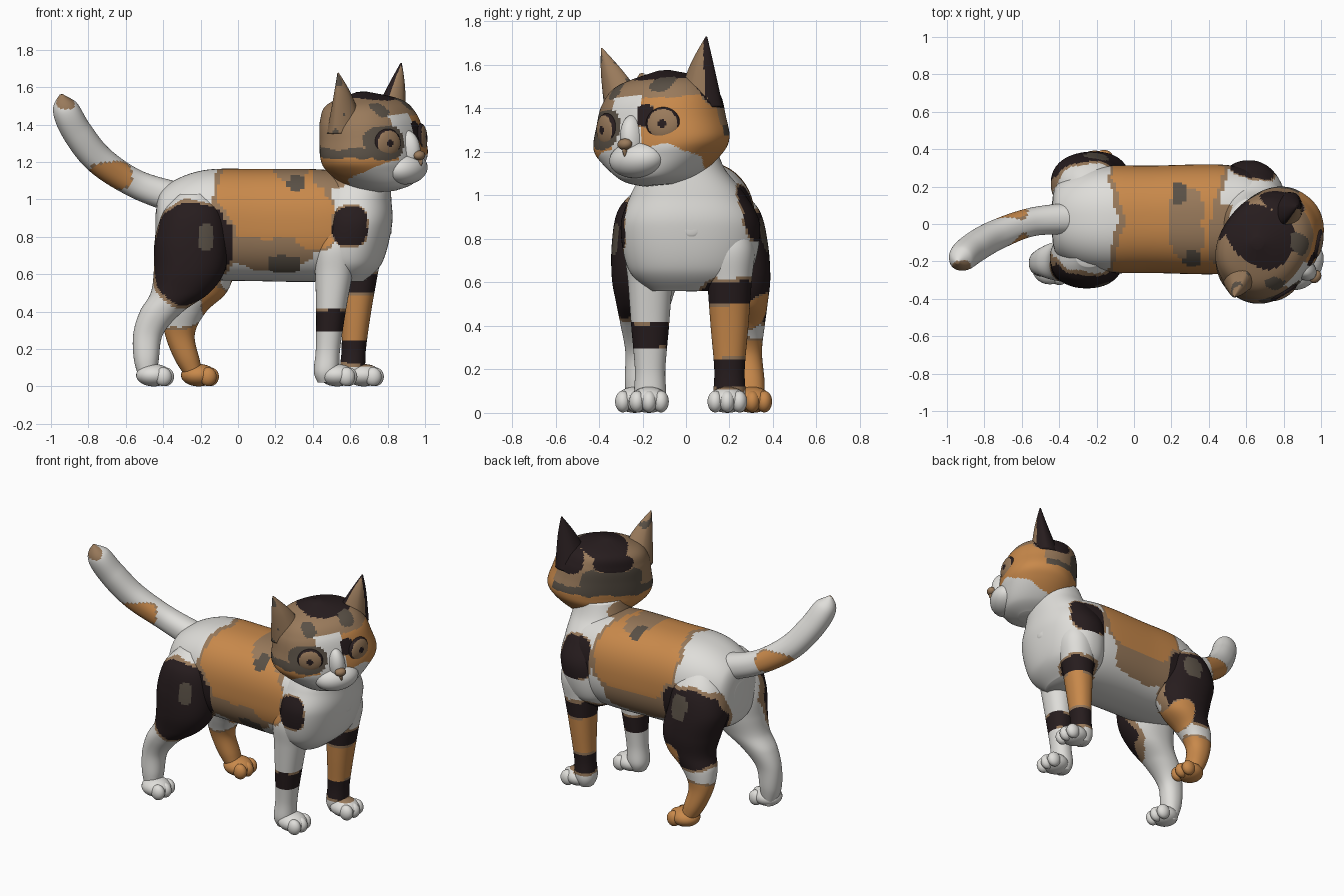
import bpy, bmesh, math
from mathutils import Vector, Matrix, noise

if "Cube" in bpy.data.objects:
    bpy.data.objects.remove(bpy.data.objects["Cube"])

# ---- colours
COLOURS = {"white fur": (.74, .73, .70), "orange fur": (.58, .25, .07), "black fur": (.02, .012, .013),
           "tan fur": (.32, .195, .105), "grey brown fur": (.10, .08, .06)}
W, O, K, T, G = range(5)
MATS = []
for n, c in COLOURS.items():
    m = bpy.data.materials.new(n)
    m.diffuse_color = (*c, 1)
    m.use_nodes = True
    m.node_tree.nodes["Principled BSDF"].inputs["Base Color"].default_value = m.diffuse_color
    MATS.append(m)


def painter(spots, base):
    """Boxy ellipsoid patches with wobbly borders; orange and black get a tan rim."""
    def rule(co):
        m = base(co) if callable(base) else base
        wobble = .3 * noise.noise(co * 9)
        for mat, c, r in spots:
            d = sum(abs((co[i] - c[i]) / r[i]) ** 3 for i in range(3)) + wobble
            if d < 1:
                m = mat
            elif d < 1.25 and mat in (O, K) and m != mat:
                m = T
        return m
    return rule


def finish(name, bm, rule, matrix=None):
    bmesh.ops.recalc_face_normals(bm, faces=bm.faces)
    for f in bm.faces:
        f.smooth = True
        f.material_index = rule(f.calc_center_median()) if callable(rule) else rule
    me = bpy.data.meshes.new(name)
    bm.to_mesh(me)
    bm.free()
    for m in MATS:
        me.materials.append(m)
    ob = bpy.data.objects.new(name, me)
    if matrix:
        ob.matrix_world = matrix
    bpy.context.collection.objects.link(ob)


def spline(keys, steps):
    ks = [Vector(k) for k in keys]
    out = []
    for i in range(len(ks) - 1):
        a, b, c, d = ks[max(i - 1, 0)], ks[i], ks[i + 1], ks[min(i + 2, len(ks) - 1)]
        for s in range(steps):
            t = s / steps
            out.append(.5 * (2 * b + (c - a) * t + (2 * a - 5 * b + 4 * c - d) * t * t
                             + (3 * b - a - 3 * c + d) * t ** 3))
    return out + [ks[-1]]


def loft(name, keys, rule, axes=None, power=2.2, cols=72, steps=12, matrix=None):
    """Rings (x, y, z, radius u, radius v) joined into a skin; no axes = follow the path."""
    bm, rings = bmesh.new(), []
    pts = spline(keys, steps)
    for i, p in enumerate(pts):
        if axes:
            u, v = axes
        else:
            t = (Vector(pts[min(i + 1, len(pts) - 1)][:3]) - Vector(pts[max(i - 1, 0)][:3])).normalized()
            u = Vector((0, 1, 0))
            u = (u - t * u.dot(t)).normalized()
            v = t.cross(u)
        ring = []
        for j in range(cols):
            a = 2 * math.pi * j / cols
            c, s = (math.copysign(abs(q) ** (2 / power), q) for q in (math.cos(a), math.sin(a)))
            ring.append(bm.verts.new(Vector(p[:3]) + u * c * max(p[3], .002) + v * s * max(p[4], .002)))
        rings.append(ring)
    for a, b in zip(rings, rings[1:]):
        for j in range(cols):
            k = (j + 1) % cols
            bm.faces.new((a[j], a[k], b[k], b[j]))
    bm.faces.new(rings[0])
    bm.faces.new(rings[-1])
    finish(name, bm, rule, matrix)


def blobs(name, items, rule, matrix=None, seg=40):
    """One object from several ellipsoids (centre, radii)."""
    bm = bmesh.new()
    for c, r in items:
        bmesh.ops.create_uvsphere(bm, u_segments=seg, v_segments=seg // 2, radius=1,
                                  matrix=Matrix.Translation(c) @ Matrix.Diagonal((*r, 1)))
    finish(name, bm, rule, matrix)


X, Y, Z = Vector((1, 0, 0)), Vector((0, 1, 0)), Vector((0, 0, 1))

# ---- coat patches: saddle and shoulders
saddle = [(T, (.16, 0, .82), (.25, 1, .19)), (O, (.18, 0, 1), (.3, 1, .21)),
          (O, (.41, -.3, .88), (.11, .3, .15)), (G, (.25, -.3, .65), (.09, .2, .05)),
          (T, (.28, 0, 1.17), (.09, .2, .12)), (G, (.24, .16, 1.1), (.04, .06, .1)),
          (G, (.31, -.22, 1.09), (.04, .1, .05)), (T, (.5, -.1, 1.14), (.1, .2, .09)),
          (K, (.6, -.33, .86), (.09, .2, .11)), (K, (.63, .36, .92), (.12, .2, .13))]
# ---- coat patches: hind and front legs
hind = [(K, (-.24, -.37, .71), (.22, .27, .27)), (G, (-.17, -.35, .8), (.04, .1, .07)),
        (K, (-.25, .37, .68), (.22, .27, .26)), (G, (-.2, .38, .82), (.06, .1, .08)),
        (O, (-.13, .28, .46), (.07, .2, .09)), (O, (-.24, .3, .12), (.2, .15, .21))]
front = [(K, (.49, -.17, .355), (.2, .15, .055)),
         (K, (.64, .2, .37), (.2, .15, .25)), (O, (.64, .2, .375), (.2, .15, .125))]
coat = painter(saddle + hind + front, W)
tail_coat = painter([(O, (-.68, -.05, 1.13), (.11, .2, .07)), (T, (-.92, -.27, 1.53), (.06, .08, .05))], W)

# ---- torso, chest and tail
loft("body", [(x, .025, z, ry, rz) for x, z, ry, rz in (
    (-.44, .83, .08, .1), (-.4, .85, .2, .21), (-.2, .865, .28, .288), (.1, .863, .287, .3),
    (.5, .86, .29, .295), (.7, .86, .23, .23), (.82, .86, .03, .04))], coat, (Y, Z), 2.4, 120, 18)
loft("chest_and_neck", [(.58, .02, .56, .09, .18), (.59, .02, .66, .18, .285), (.615, .02, .86, .208, .32),
                        (.62, .01, 1, .2, .265), (.64, -.01, 1.12, .172, .19),
                        (.65, -.03, 1.22, .15, .17)], coat, (X, Y), 2.2, 100, 14)
loft("tail", [(x, y, z, r, r) for x, y, z, r in (
    (-.34, .03, 1.01, .085), (-.55, .01, 1.085, .076), (-.74, -.06, 1.21, .08), (-.86, -.13, 1.36, .08),
    (-.925, -.185, 1.49, .068), (-.945, -.205, 1.56, .01))], tail_coat)

# ---- legs: shared profiles, placed and leaned per side
FRONT = ((.88, .08, .08), (.75, .115, .115), (.6, .1, .102), (.4, .079, .087),
         (.2, .065, .07), (.08, .066, .073), (.02, .04, .05))
HIND = ((-.24, 1.03, .07, .06), (-.24, .93, .16, .14), (-.25, .78, .195, .16), (-.26, .62, .19, .152),
        (-.31, .5, .157, .125), (-.41, .4, .115, .1), (-.48, .28, .08, .073),
        (-.49, .14, .066, .068), (-.48, .02, .04, .05))
for side, x, y, lean in (("right", .465, -.165, .08), ("left", .605, .2, .07)):
    loft("front_leg_" + side, [(x + lean * z, y, z, a, b) for z, a, b in FRONT], coat, (X, Y))
for side, shift, y, splay in (("right", 0, -.22, .05), ("left", .27, .31, -.12)):
    loft("hind_leg_" + side, [(x + shift * max(0, 1 - z / .75), y + splay * z, z, a, b)
                              for x, z, a, b in HIND], coat, (X, Y))

# ---- paws with three toes each
for name, x, y in (("front_paw_right", .53, -.17), ("front_paw_left", .672, .19),
                   ("hind_paw_right", -.45, -.235), ("hind_paw_left", -.21, .305)):
    toes = [((x + .062 - .012 * abs(s), y + s * .055, .052), (.046, .036, .05)) for s in (-1, 0, 1)]
    blobs(name, [((x, y, .06), (.095, .088, .06))] + toes, coat, seg=28)

# ---- head, turned and tilted (local x forward, y left)
HEAD = (Matrix.Translation((.7, -.1, 1.3)) @ Matrix.Rotation(math.radians(-35), 4, 'Z')
        @ Matrix.Rotation(.09, 4, 'X') @ Matrix.Translation((0, 0, -1.3)))


def head_base(co):
    """White muzzle and blaze, orange cheeks and left brow, tan crown."""
    f, l, z = co
    z += .02 * noise.noise(co * 9)
    if z < 1.11 + .42 * f and f > -.06 or f > .1 and abs(l + .03) < .085 and z < 1.46:
        return W
    if l > .03 and f > 0 and z < 1.44 or z < 1.25:
        return O
    return G if z < 1.3 else T


face = painter([(G, (-.24, .02, 1.36), (.14, .2, .09)), (K, (-.04, .04, 1.57), (.19, .15, .1)),
                (K, (-.24, .02, 1.47), (.14, .13, .05)), (K, (-.05, .26, 1.46), (.12, .1, .08)),
                (G, (.16, -.13, 1.49), (.08, .04, .04)), (G, (.15, .12, 1.5), (.08, .05, .04)),
                (K, (.24, .075, 1.36), (.08, .04, .05)), (G, (.22, -.17, 1.315), (.12, .11, .09))], head_base)
loft("head", [(x, 0, z, a, b) for x, z, a, b in (
    (.07, 1.045, .08, .07), (.06, 1.08, .18, .17), (.035, 1.17, .238, .285), (.03, 1.24, .25, .33),
    (.02, 1.34, .248, .31), (.005, 1.44, .235, .28), (-.015, 1.52, .185, .21),
    (-.03, 1.575, .03, .03))], face, (X, Y), 2.2, 120, 14, HEAD)
blobs("muzzle", [((.235, 0, 1.165), (.1, .14, .085)), ((.25, 0, 1.26), (.075, .055, .11))], W, HEAD)
blobs("nose", [((.325, 0, 1.235), (.03, .036, .026)), ((.325, 0, 1.205), (.018, .009, .03))], T, HEAD, 24)


# ---- ears and eyes on both sides
def eye_rule(co):
    r = math.hypot(co.y, co.z)
    return K if r < .018 or r > .068 else T


for side, s in (("right", -1), ("left", 1)):
    def ear_rule(co):
        if co.x > .035 and abs(co.y) < .285:
            return T
        return K if s > 0 else G if noise.noise(co * 12) > .2 else T
    loft("ear_" + side, [(-.01, s * .19, 1.38, .1, .13), (.02, s * .25, 1.58, .045, .062),
                         (.03, s * .295, 1.705, .004, .004)], ear_rule, (X, Y), 1.7, 48, 14, HEAD)
    blobs("eye_" + side, [((0, 0, 0), (.03, .08, .077))], eye_rule,
          HEAD @ Matrix.Translation((.232, s * .158, 1.315)) @ Matrix.Rotation(s * .42, 4, 'Z'), 48)
